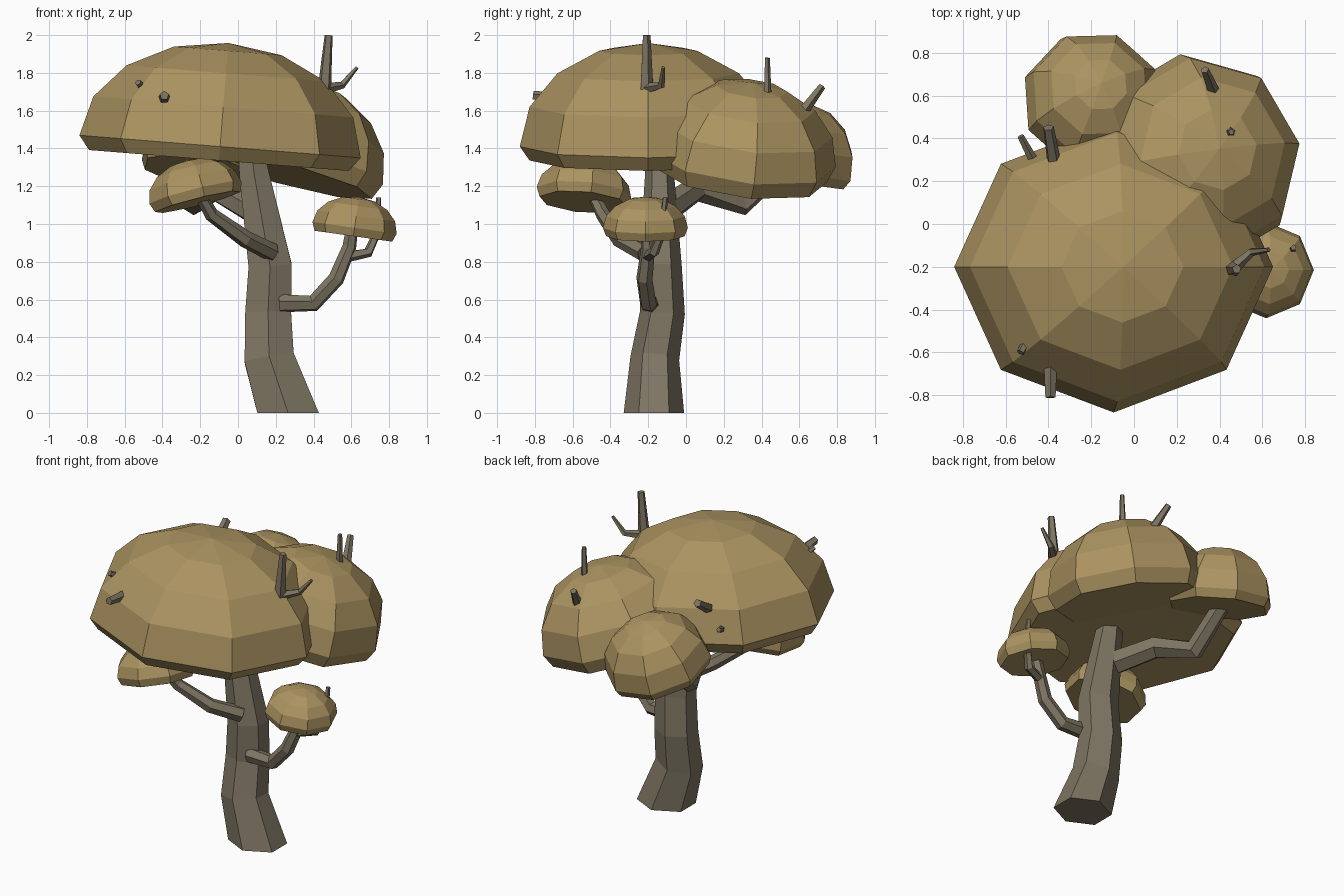
import bpy, bmesh, math
from mathutils import Vector, Quaternion, Euler

if "Cube" in bpy.data.objects:
    bpy.data.objects.remove(bpy.data.objects["Cube"])


def material(name, color):
    m = bpy.data.materials.new(name)
    m.diffuse_color = (*color, 1)
    m.use_nodes = True
    m.node_tree.nodes["Principled BSDF"].inputs["Base Color"].default_value = m.diffuse_color
    return m


BARK = material("bark", (0.21, 0.18, 0.125))
LEAF = material("canopy", (0.41, 0.295, 0.12))


def finish(name, rings, tip, mat):
    """Skin a list of point rings, closing with a fan (tip) or a flat cap."""
    bm = bmesh.new()
    vr = [[bm.verts.new(p) for p in r] for r in rings]
    n = len(vr[0])
    for a, b in zip(vr, vr[1:]):
        for i in range(n):
            j = (i + 1) % n
            bm.faces.new((a[i], a[j], b[j], b[i]))
    bm.faces.new(vr[0][::-1])
    if tip is None:
        bm.faces.new(vr[-1])
    else:
        t = bm.verts.new(tip)
        for i in range(n):
            bm.faces.new((vr[-1][i], vr[-1][(i + 1) % n], t))
    bmesh.ops.recalc_face_normals(bm, faces=bm.faces)
    me = bpy.data.meshes.new(name)
    bm.to_mesh(me)
    bm.free()
    me.materials.append(mat)
    ob = bpy.data.objects.new(name, me)
    bpy.context.collection.objects.link(ob)
    return ob


def dome(name, loc, rx, ry, h, depth, tilt=(0, 0), phase=0):
    """Eight-sided half sphere with a short undercut and flat underside."""
    rings = []
    for deg in (112.5, 90, 67.5, 45, 22.5):
        a = math.radians(deg)
        z = h * math.cos(a) if deg <= 90 else -depth
        rings.append([(rx * math.sin(a) * math.cos(t), ry * math.sin(a) * math.sin(t), z)
                      for t in (math.radians(phase + 45 * i) for i in range(8))])
    ob = finish(name, rings, (0, 0, h), LEAF)
    ob.location = loc
    ob.rotation_euler = Euler((math.radians(tilt[0]), math.radians(tilt[1]), 0))


def tube(name, path, radii, sides=6, start=None, phase=0.25, squash=1.0):
    """Tapered low-poly tube along a bent path."""
    pts = [Vector(p) for p in path]
    prev, q, rings = Vector((0, 0, 1)), Quaternion(), []
    for i, p in enumerate(pts):
        d1 = (p - pts[i - 1]).normalized() if i else Vector()
        d2 = (pts[i + 1] - p).normalized() if i < len(pts) - 1 else Vector()
        t = (d1 + d2).normalized()
        if i == 0 and start:
            t = Vector(start)
        q = prev.rotation_difference(t) @ q
        prev = t
        rings.append([p + q @ Vector((radii[i] * math.cos(a), squash * radii[i] * math.sin(a), 0))
                      for a in (2 * math.pi * (k + phase) / sides for k in range(sides))])
    finish(name, rings, None, BARK)


# Canopies
dome("main_canopy", (-0.095, -0.20, 1.41), 0.747, 0.68, 0.55, 0.074, (0, 4.6))
dome("back_right_canopy", (0.29, 0.30, 1.345), 0.50, 0.50, 0.42, 0.09, (-7, 15), 7)
dome("back_left_canopy", (-0.195, 0.57, 1.33), 0.335, 0.335, 0.32, 0.055, (-16, 8), 24)
dome("low_left_canopy", (-0.225, -0.54, 1.165), 0.255, 0.255, 0.18, 0.05, (-5, -14), 10)
dome("low_right_canopy", (0.617, -0.215, 0.98), 0.225, 0.225, 0.165, 0.045, (0, 8))

# Trunk and limbs
tube("trunk", [(0.265, -0.17, 0), (0.165, -0.165, 0.29), (0.16, -0.125, 0.53),
               (0.17, -0.135, 0.78), (0.085, -0.14, 1.27), (0.07, -0.14, 1.40)],
     [0.188, 0.152, 0.14, 0.132, 0.09, 0.08], 6, (0, 0, 1), 0.5, 0.85)
tube("back_limb", [(0.11, -0.13, 1.06), (-0.12, 0.06, 1.19), (-0.23, 0.30, 1.11), (-0.25, 0.55, 1.34)],
     [0.08, 0.072, 0.065, 0.052])
tube("left_branch", [(0.18, -0.22, 0.85), (0.04, -0.35, 0.92), (-0.14, -0.44, 1.05), (-0.21, -0.50, 1.17)],
     [0.05, 0.046, 0.038, 0.03])
tube("right_branch", [(0.22, -0.19, 0.58), (0.40, -0.20, 0.58), (0.52, -0.22, 0.71),
                      (0.59, -0.20, 0.88), (0.605, -0.21, 0.99)],
     [0.05, 0.046, 0.044, 0.038, 0.032])
tube("right_branch_twig", [(0.59, -0.20, 0.83), (0.69, -0.17, 0.85), (0.735, -0.13, 0.95), (0.745, -0.11, 1.14)],
     [0.03, 0.028, 0.022, 0.014], 5)

# Twigs poking out of the canopies: path then base and tip radius
twigs = {
    "top_twig": ([(0.45, -0.21, 1.62), (0.48, -0.21, 2.0)], 0.042, 0.022),
    "top_side_twig": ([(0.47, -0.20, 1.72), (0.55, -0.13, 1.735), (0.63, -0.12, 1.83)], 0.03, 0.01),
    "front_twig": ([(-0.39, -0.55, 1.65), (-0.39, -0.81, 1.68)], 0.038, 0.025),
    "front_side_twig": ([(-0.46, -0.48, 1.67), (-0.53, -0.60, 1.75)], 0.026, 0.018),
    "rear_twig": ([(-0.36, 0.20, 1.58), (-0.40, 0.45, 1.74)], 0.038, 0.026),
    "rear_side_twig": ([(-0.44, 0.24, 1.50), (-0.53, 0.41, 1.58)], 0.028, 0.016),
    "back_twig": ([(0.45, 0.43, 1.6), (0.455, 0.43, 1.88)], 0.026, 0.014),
    "back_side_twig": ([(0.39, 0.57, 1.53), (0.33, 0.72, 1.73)], 0.036, 0.02),
}
for name, (path, r0, r1) in twigs.items():
    k = len(path) - 1
    tube(name, path, [r0 + (r1 - r0) * i / k for i in range(k + 1)], 5)
